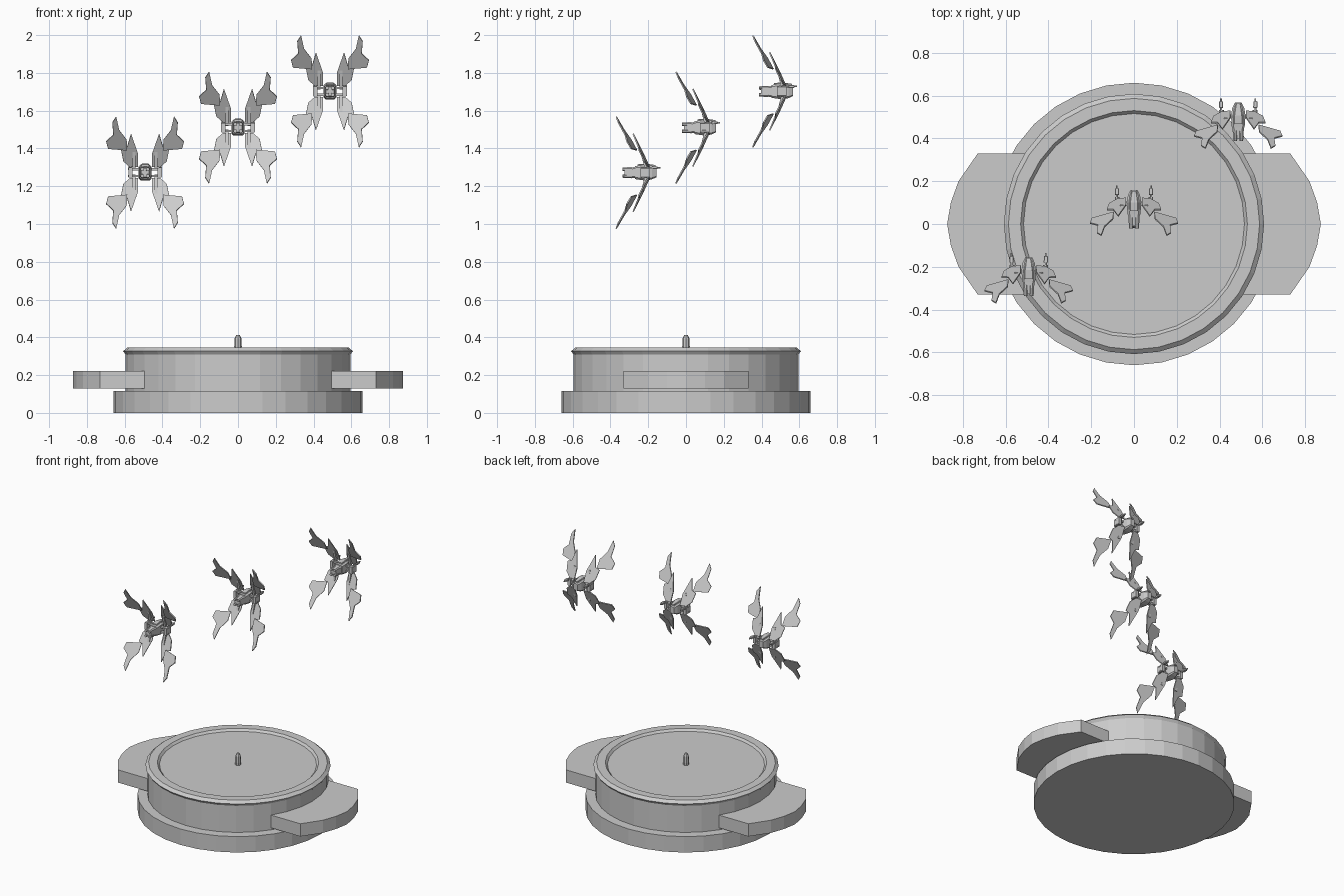
import bpy
import bmesh
from math import cos, sin, tau

default = bpy.data.objects.get("Cube")
if default:
    bpy.data.objects.remove(default)


def add_object(name, bm, location=(0, 0, 0)):
    bmesh.ops.recalc_face_normals(bm, faces=bm.faces)
    mesh = bpy.data.meshes.new(name)
    bm.to_mesh(mesh)
    bm.free()
    obj = bpy.data.objects.new(name, mesh)
    obj.location = location
    bpy.context.collection.objects.link(obj)
    return obj


def mirror(obj, x=True, z=False):
    mod = obj.modifiers.new("Mirror", 'MIRROR')
    mod.use_axis = (x, False, z)
    mod.use_clip = False
    mod.use_mirror_merge = False


def loft(name, rings, location=(0, 0, 0)):
    """Join equal-length rings of points and cap both ends."""
    bm = bmesh.new()
    loops = [[bm.verts.new(p) for p in ring] for ring in rings]
    count = len(loops[0])
    for a, b in zip(loops, loops[1:]):
        for i in range(count):
            j = (i + 1) % count
            bm.faces.new((a[i], a[j], b[j], b[i]))
    bm.faces.new(loops[0])
    bm.faces.new(loops[-1])
    return add_object(name, bm, location)


def lathe(name, profile, sides):
    rings = [[(r * cos(tau * i / sides), r * sin(tau * i / sides), z)
              for i in range(sides)] for r, z in profile]
    return loft(name, rings)


def hull(name, sections, location, x=0, z=0, chamfer=0.3):
    """Chamfered box along y; each section is (y, half width, half height)."""
    rings = []
    for y, w, h in sections:
        c = chamfer * min(w, h)
        corner = [(w, h - c), (w - c, h), (c - w, h), (-w, h - c),
                  (-w, c - h), (c - w, -h), (w - c, -h), (w, c - h)]
        rings.append([(x + u, y, z + v) for u, v in corner])
    return loft(name, rings, location)


def wing_panel(name, outline, plane, location):
    """Thin plate lying in y = a + b*x + c*z, repeated in four quadrants."""
    a, b, c = plane
    bm = bmesh.new()
    bm.faces.new([bm.verts.new((x, a + b * x + c * z, z)) for x, z in outline])
    obj = add_object(name, bm, location)
    mod = obj.modifiers.new("Thickness", 'SOLIDIFY')
    mod.thickness = 0.007
    mod.offset = 0
    mirror(obj, z=True)


# Round stand
lathe("stand_foot", [(0.66, 0), (0.66, 0.115)], 32)
lathe("stand_drum", [(0.595, 0.115), (0.595, 0.308), (0.608, 0.327), (0.587, 0.345),
                     (0.53, 0.345), (0.516, 0.33)], 32)
lathe("centre_knob", [(0.018, 0.325), (0.02, 0.35), (0.018, 0.395), (0.009, 0.412)], 8)

# Side handles
half = [(0.48, 0.33), (0.73, 0.33), (0.82, 0.2), (0.856, 0.1)]
outline = half + [(0.873, 0)] + [(x, -y) for x, y in reversed(half)]
handle = loft("side_handles", [[(x, y, z) for x, y in outline] for z in (0.13, 0.222)])
mirror(handle)

# Flying craft
OUTER = [(0.153, 0.296), (0.173, 0.265), (0.168, 0.2), (0.206, 0.165),
         (0.196, 0.127), (0.095, 0.118), (0.098, 0.175), (0.137, 0.225)]
INNER = [(0.037, 0.03), (0.037, 0.1), (0.074, 0.206), (0.096, 0.132),
         (0.127, 0.12), (0.115, 0.06), (0.08, 0.03)]


def craft(label, loc):
    wing_panel(label + "_outer_wings", OUTER, (0.14, -0.238, -0.53), loc)
    wing_panel(label + "_inner_wings", INNER, (0.14, -0.15, -0.45), loc)

    # Fuselage, canopy and tail
    hull(label + "_fuselage", [(0.045, 0.03, 0.034), (0.1, 0.034, 0.042),
                               (0.135, 0.028, 0.036), (0.16, 0.016, 0.024)], loc)
    hull(label + "_canopy", [(0.06, 0.02, 0.008), (0.1, 0.02, 0.012),
                             (0.155, 0.01, 0.004)], loc, z=0.036)
    hull(label + "_tail", [(-0.01, 0.022, 0.024), (0.05, 0.028, 0.03)], loc)
    nozzles = hull(label + "_nozzles", [(-0.02, 0.009, 0.009), (0.03, 0.012, 0.012)],
                   loc, x=0.014, z=0.018, chamfer=0.6)
    mirror(nozzles, z=True)

    # Wing mounts
    struts = hull(label + "_struts", [(0.085, 0.035, 0.006), (0.105, 0.035, 0.006)],
                  loc, x=0.055, z=0.018)
    mirror(struts, z=True)
    pods = hull(label + "_side_pods", [(0.075, 0.011, 0.026), (0.125, 0.011, 0.026)],
                loc, x=0.078)
    mirror(pods)
    pylons = loft(label + "_pylons", [
        [(x, y + d, z) for x, d in ((0.05, 0), (0.066, 0), (0.066, 0.014), (0.05, 0.014))]
        for y, z in ((0.1, 0.01), (0.075, 0.11))], loc)
    mirror(pylons, z=True)

    # Forward guns
    guns = hull(label + "_guns", [(0.1, 0.005, 0.005), (0.135, 0.005, 0.005),
                                  (0.137, 0.01, 0.008), (0.165, 0.009, 0.007),
                                  (0.167, 0.004, 0.004), (0.18, 0.004, 0.004)],
                loc, x=0.08, z=0.026)
    mirror(guns)


craft("low_craft", (-0.492, -0.316, 1.272))
craft("middle_craft", (0, 0, 1.51))
craft("high_craft", (0.487, 0.407, 1.702))
